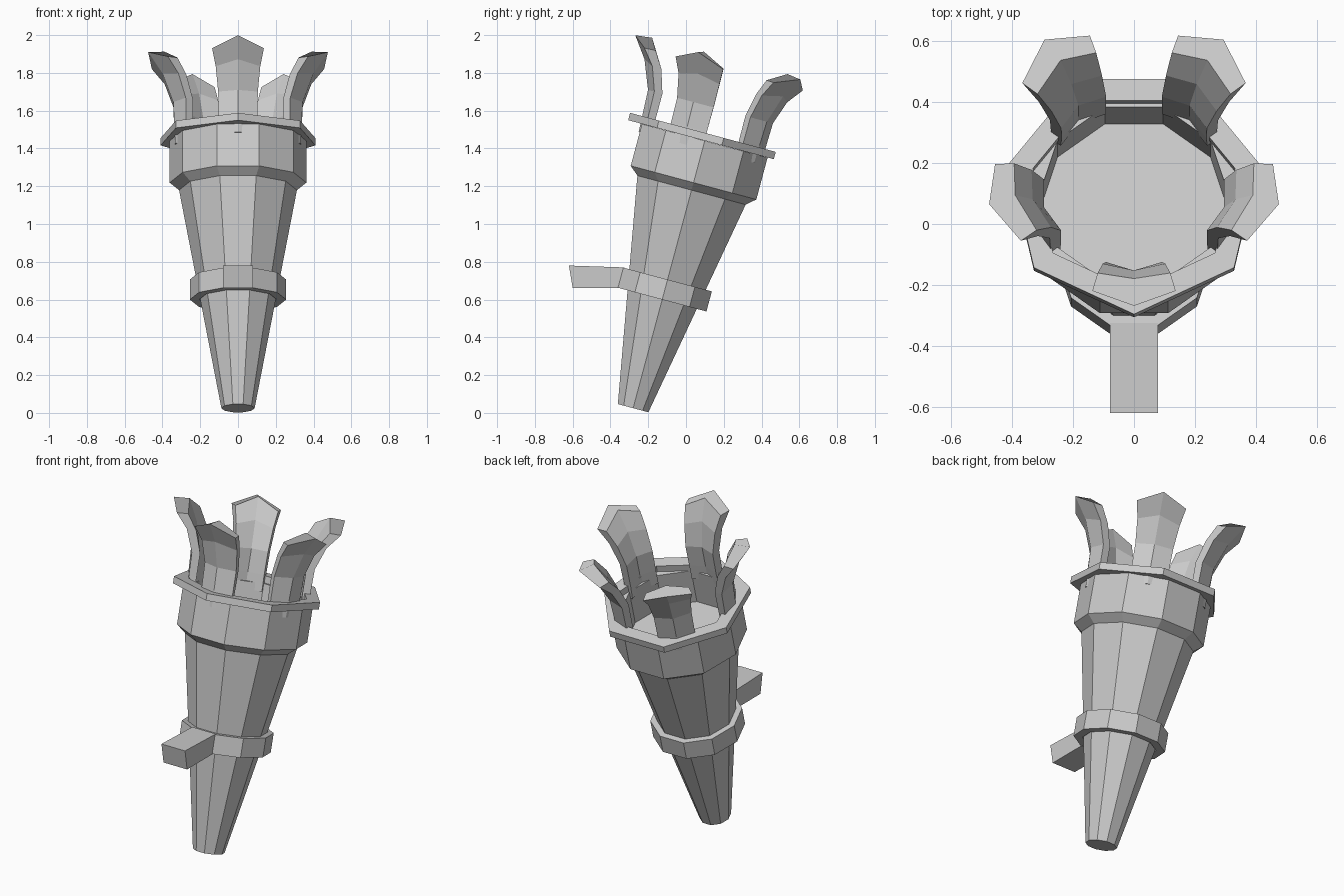
import bpy, bmesh
from math import sin, cos, pi, radians
from mathutils import Matrix

if "Cube" in bpy.data.objects:
    bpy.data.objects.remove(bpy.data.objects["Cube"])

# The torch is modelled upright along z, then leaned back towards +y
LEAN = Matrix.Translation((0, -0.28, 0.025)) @ Matrix.Rotation(radians(-15), 4, 'X')


def finish(name, bm, matrix):
    bmesh.ops.recalc_face_normals(bm, faces=bm.faces)
    bm.transform(matrix)
    mesh = bpy.data.meshes.new(name)
    bm.to_mesh(mesh)
    bm.free()
    obj = bpy.data.objects.new(name, mesh)
    bpy.context.collection.objects.link(obj)
    return obj


def loft(name, rings, matrix, closed=False):
    """Skin a list of point rings; cap the ends, or join last to first."""
    bm = bmesh.new()
    loops = [[bm.verts.new(p) for p in ring] for ring in rings]
    pairs = list(zip(loops, loops[1:]))
    if closed:
        pairs.append((loops[-1], loops[0]))
    for a, b in pairs:
        n = len(a)
        for i in range(n):
            j = (i + 1) % n
            bm.faces.new((a[i], a[j], b[j], b[i]))
    if not closed:
        bm.faces.new(loops[0])
        bm.faces.new(loops[-1])
    return finish(name, bm, matrix)


def lathe(name, profile, sides, phase, closed=False):
    """Revolve (radius, height) points; angle zero is the front."""
    angles = [phase + 2 * pi * i / sides for i in range(sides)]
    rings = [[(r * sin(a), -r * cos(a), z) for a in angles] for r, z in profile]
    return loft(name, rings, LEAN, closed)


# Tapered handle with the hollow cup on top
lathe("handle_and_cup",
      [(0.088, 0), (0.312, 1.195), (0.362, 1.236), (0.362, 1.465),
       (0.31, 1.465), (0.31, 1.25)], 10, pi / 10)

# Seven-sided rim plate
lathe("rim", [(0.42, 1.466), (0.42, 1.506), (0.34, 1.506), (0.34, 1.466)],
      7, 0, closed=True)

# Clamp ring around the handle
lathe("clamp_ring", [(0.255, 0.595), (0.255, 0.705), (0.21, 0.705), (0.205, 0.595)],
      10, pi / 10, closed=True)

# Wall bracket reaching forward from the ring
side = [(-0.62, 0.78), (-0.325, 0.77), (-0.355, 0.66), (-0.60, 0.66)]
loft("wall_bracket", [[(x, y, z) for y, z in side] for x in (-0.079, 0.079)],
     Matrix.Identity(4))

# Five flared prongs, bent along the middle and curling outward
# half width, then (radius, height) of: outer middle, outer side, inner middle, inner side
levels = [
    (0.105, (0.35, 1.42), (0.32, 1.42), (0.31, 1.42), (0.283, 1.42)),
    (0.103, (0.354, 1.515), (0.322, 1.515), (0.31, 1.515), (0.281, 1.515)),
    (0.105, (0.36, 1.648), (0.325, 1.648), (0.31, 1.648), (0.281, 1.648)),
    (0.118, (0.42, 1.80), (0.37, 1.775), (0.35, 1.80), (0.32, 1.773)),
    (0.137, (0.50, 1.91), (0.435, 1.857), (0.41, 1.92), (0.375, 1.86)),
]
prong_rings = []
for w, om, os, im, ins in levels:
    v = w * 0.87
    pts = [(-w, os), (0, om), (w, os), (v, ins), (0, im), (-v, ins)]
    prong_rings.append([(x, -r, z) for x, (r, z) in pts])
for k in range(5):
    turn = Matrix.Rotation(2 * pi * k / 5, 4, 'Z')
    loft(f"prong_{k + 1}", prong_rings, LEAN @ turn)
